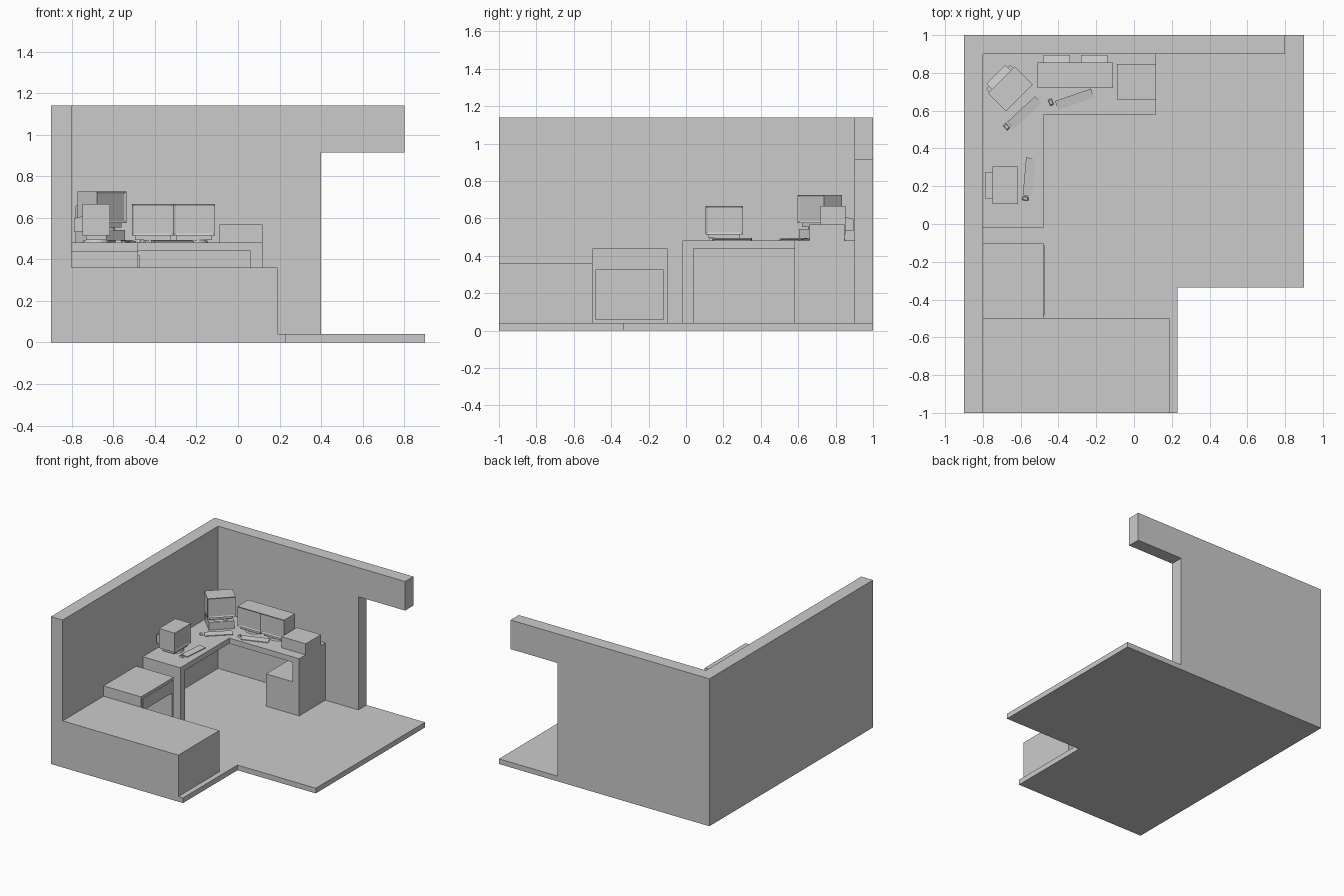
import bpy, bmesh
from math import radians
from mathutils import Matrix, Vector

default = bpy.data.objects.get("Cube")
if default:
    bpy.data.objects.remove(default, do_unlink=True)

grey = bpy.data.materials.new("plain grey")
grey.use_nodes = True
GREY = (0.6, 0.6, 0.6, 1)
grey.diffuse_color = GREY
grey.node_tree.nodes["Principled BSDF"].inputs["Base Color"].default_value = GREY


def finish(name, bm, place=None):
    """Turn a bmesh into a named object, optionally placed by a matrix."""
    if place:
        bm.transform(place)
    bmesh.ops.recalc_face_normals(bm, faces=bm.faces)
    mesh = bpy.data.meshes.new(name)
    bm.to_mesh(mesh)
    bm.free()
    mesh.materials.append(grey)
    obj = bpy.data.objects.new(name, mesh)
    bpy.context.collection.objects.link(obj)
    return obj


def box_mesh(x, y, z):
    """Box from (min, max) ranges."""
    bm = bmesh.new()
    bmesh.ops.create_cube(bm, size=1)
    for v in bm.verts:
        v.co = Vector([r[0] if c < 0 else r[1] for c, r in zip(v.co, (x, y, z))])
    return bm


def box(name, x, y, z, place=None):
    return finish(name, box_mesh(x, y, z), place)


def prism(name, outline, low, high, axis="z"):
    """Extrude an outline along z, or an x-z outline along y."""
    bm = bmesh.new()
    if axis == "z":
        pts, step = [(a, b, low) for a, b in outline], (0, 0, high - low)
    else:
        pts, step = [(a, low, b) for a, b in outline], (0, high - low, 0)
    face = bm.faces.new([bm.verts.new(p) for p in pts])
    ext = bmesh.ops.extrude_face_region(bm, geom=[face])
    moved = [e for e in ext["geom"] if isinstance(e, bmesh.types.BMVert)]
    bmesh.ops.translate(bm, verts=moved, vec=step)
    return finish(name, bm)


def recess(bm, direction, border, depth):
    """Inset the face looking along direction and push it inwards."""
    bm.normal_update()
    face = max(bm.faces, key=lambda f: f.normal.dot(direction))
    bmesh.ops.inset_region(bm, faces=[face], thickness=border)
    bmesh.ops.translate(bm, verts=face.verts, vec=-direction * depth)


def at(x, y, angle, z=0):
    return Matrix.Translation((x, y, z)) @ Matrix.Rotation(radians(angle), 4, "Z")


# Room shell: notched floor, left wall and back wall with a door opening
FLOOR, TOP = 0.04, 1.14
prism("floor", [(-0.9, -1), (0.23, -1), (0.23, -0.335), (0.9, -0.335),
                (0.9, 1), (-0.9, 1)], 0, FLOOR)
box("side_wall", (-0.9, -0.8), (-1, 1), (FLOOR, TOP))
prism("back_wall", [(-0.8, FLOOR), (0.4, FLOOR), (0.4, 0.915), (0.8, 0.915),
                    (0.8, TOP), (-0.8, TOP)], 0.9, 1, "y")

# Bed block
box("bed", (-0.8, 0.19), (-1, -0.5), (FLOOR, 0.36))

# Nightstand: panels round an open niche, with a drawer front above
NX, NY = (-0.8, -0.48), (-0.5, -0.1)
box("nightstand_base", NX, NY, (FLOOR, 0.06))
box("nightstand_upper", NX, NY, (0.325, 0.44))
box("nightstand_back", (-0.8, -0.78), NY, (0.06, 0.325))
for side, y in (("right", (-0.5, -0.485)), ("left", (-0.12, -0.1))):
    box("nightstand_panel_" + side, NX, y, (0.06, 0.325))
box("drawer_front", (-0.48, -0.475), (-0.485, -0.115), (0.345, 0.42))

# Corner desk: angled top, two end panels, a pedestal and a box on top
DESK = 0.482
prism("desk_top", [(-0.8, -0.02), (-0.48, -0.02), (-0.48, 0.58), (0.117, 0.58),
                   (0.117, 0.9), (-0.8, 0.9)], 0.44, DESK)
box("desk_end_front", (-0.8, -0.48), (-0.02, 0.04), (FLOOR, 0.44))
box("desk_end_right", (0.06, 0.117), (0.58, 0.9), (FLOOR, 0.44))
box("desk_pedestal", (-0.167, 0.06), (0.58, 0.9), (FLOOR, 0.29))
box("printer", (-0.09, 0.117), (0.66, 0.847), (DESK, 0.567))


def monitor(name, x, y, angle, lift=0.0):
    """Boxy monitor facing -y before it is turned."""
    place = at(x, y, angle, DESK + lift)
    body = box_mesh((-0.1, 0.1), (-0.067, 0.067), (0.033, 0.184))
    recess(body, Vector((0, -1, 0)), 0.014, 0.005)
    finish(name + "_body", body, place)
    # Tapered rear housing
    rear = box_mesh((-0.07, 0.07), (0.067, 0.108), (0.05, 0.125))
    for v in rear.verts:
        if v.co.y > 0.1 and v.co.z > 0.1:
            v.co.z -= 0.01
    finish(name + "_rear", rear, place)
    box(name + "_neck", (-0.085, 0.085), (-0.05, 0.05), (0.012, 0.033), place)
    foot = bmesh.new()
    bmesh.ops.create_cone(foot, cap_ends=True, segments=16, radius1=0.065,
                          radius2=0.06, depth=0.012,
                          matrix=Matrix.Translation((0, 0, 0.006)))
    finish(name + "_foot", foot, place)


def keyboard(name, x, y, angle):
    """Wedge keyboard, higher along its rear edge."""
    bm = box_mesh((-0.1, 0.1), (-0.025, 0.025), (0, 0.012))
    for v in bm.verts:
        if v.co.y < 0 and v.co.z > 0:
            v.co.z = 0.005
    finish(name, bm, at(x, y, angle, DESK))


def mouse(name, x, y, angle):
    bm = box_mesh((-0.01, 0.01), (-0.017, 0.017), (0, 0.01))
    for v in bm.verts:
        if v.co.z > 0:
            v.co.x *= 0.7
            v.co.y *= 0.7
    finish(name, bm, at(x, y, angle, DESK))


# Workstations
monitor("side_monitor", -0.682, 0.205, 90)
monitor("corner_monitor", -0.655, 0.715, 45, 0.06)
monitor("twin_monitor_left", -0.21, 0.787, 0)
monitor("twin_monitor_right", -0.41, 0.787, 0)
box("computer_case", (-0.09, 0.09), (-0.067, 0.09), (0, 0.06),
    at(-0.655, 0.715, 45, DESK))

for label, kx, ky, mx, my, turn in (("side", -0.555, 0.25, -0.575, 0.135, 85),
                                    ("corner", -0.58, 0.59, -0.675, 0.515, 43),
                                    ("twin", -0.315, 0.66, -0.44, 0.645, 19)):
    keyboard(label + "_keyboard", kx, ky, turn)
    mouse(label + "_mouse", mx, my, turn)
